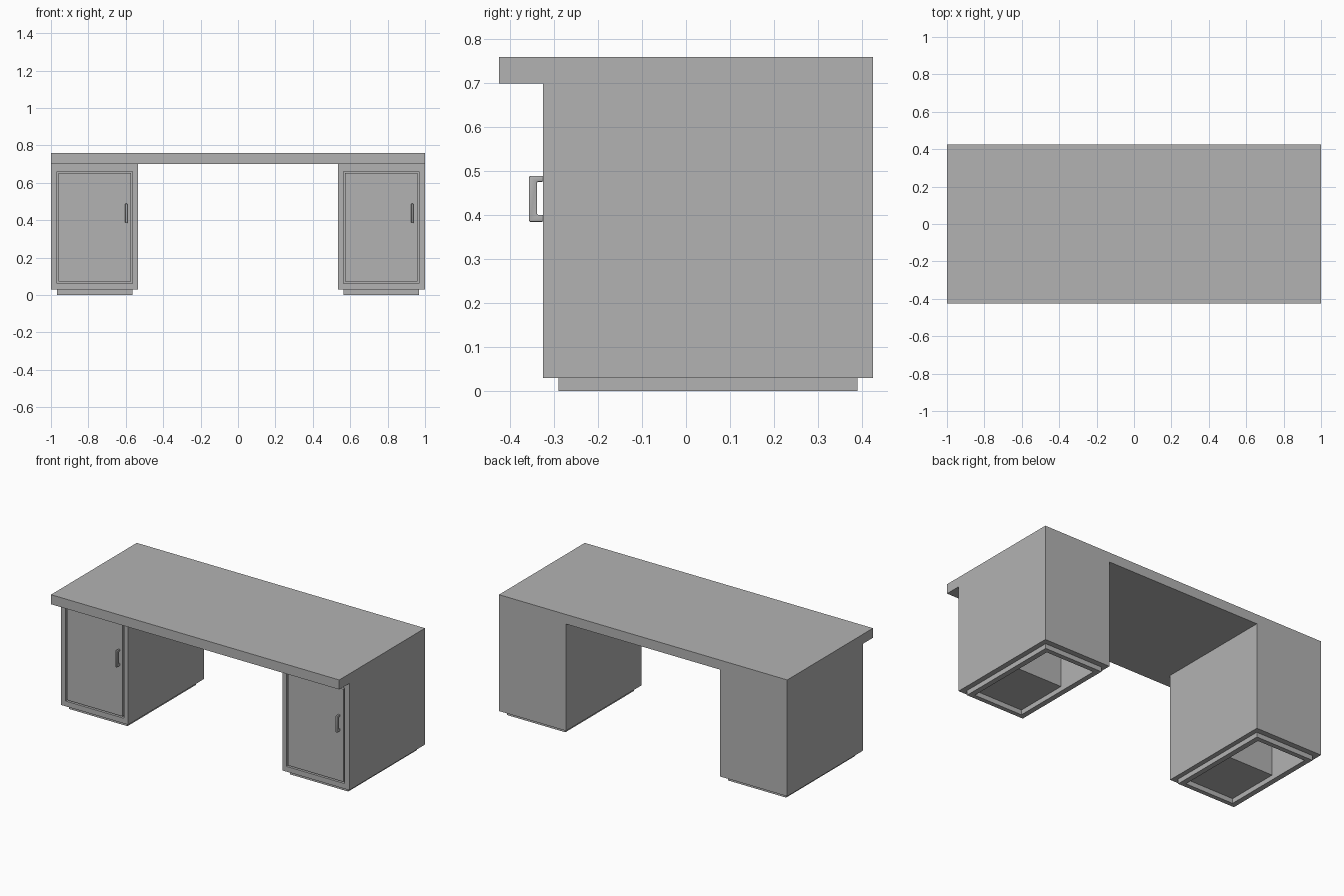
import bpy
import bmesh
from mathutils import Vector

default_cube = bpy.data.objects.get("Cube")
if default_cube:
    bpy.data.objects.remove(default_cube)

grey = bpy.data.materials.new("plain_grey")
grey.use_nodes = True
colour = (0.45, 0.45, 0.45, 1)
grey.diffuse_color = colour
grey.node_tree.nodes["Principled BSDF"].inputs["Base Color"].default_value = colour


def box(name, x, y, z):
    """Box from (min, max) ranges on each axis."""
    bm = bmesh.new()
    bmesh.ops.create_cube(bm, size=1)
    low, high = (Vector(corner) for corner in zip(x, y, z))
    for v in bm.verts:
        v.co = (low + high) / 2 + v.co * (high - low)
    mesh = bpy.data.meshes.new(name)
    bm.to_mesh(mesh)
    bm.free()
    mesh.materials.append(grey)
    obj = bpy.data.objects.new(name, mesh)
    bpy.context.collection.objects.link(obj)
    return obj


def apply(obj, modifier):
    bpy.ops.object.select_all(action="DESELECT")
    bpy.context.view_layer.objects.active = obj
    obj.select_set(True)
    bpy.ops.object.modifier_apply(modifier=modifier.name)


def cut(obj, x, y, z):
    """Subtract a box from an object."""
    cutter = box("cutter", x, y, z)
    cutter.hide_render = True
    mod = obj.modifiers.new("cut", "BOOLEAN")
    mod.operation = "DIFFERENCE"
    mod.solver = "EXACT"
    mod.object = cutter
    apply(obj, mod)
    bpy.data.objects.remove(cutter)


FRONT, BACK = -0.325, 0.425
BASE, UNDERSIDE, TOP = 0.03, 0.70, 0.76

# Desk body: one block with the front overhang and the kneehole cut away
body = box("desk_body", (-1, 1), (-BACK, BACK), (BASE, TOP))
cut(body, (-2, 2), (-1, FRONT), (-1, UNDERSIDE))
cut(body, (-0.535, 0.535), (-1, 1), (-1, UNDERSIDE))

for side, centre, handle_x in (("right", -0.766, -0.597), ("left", 0.766, 0.932)):
    def span(half):
        return centre - half, centre + half

    # Door panel sitting in a recess, leaving a narrow groove around it
    cut(body, span(0.202), (-1, FRONT + 0.02), (0.063, 0.662))
    box(side + "_door", span(0.193), (FRONT, FRONT + 0.021), (0.072, 0.653))

    # Hollow behind the cupboard, open through the base
    cut(body, span(0.169), (0.08, 0.36), (-1, 0.68))

    # Plinth frame
    plinth = box(side + "_plinth", span(0.202), (-0.29, 0.39), (0, BASE))
    cut(plinth, span(0.169), (-0.262, 0.36), (-1, 1))

    # Pull handle with softened edges
    handle = box(side + "_handle", (handle_x - 0.006, handle_x + 0.006),
                 (-0.357, FRONT), (0.385, 0.489))
    cut(handle, (-2, 2), (-0.339, 0), (0.401, 0.476))
    bevel = handle.modifiers.new("soft_edges", "BEVEL")
    bevel.width = 0.003
    bevel.segments = 3
    apply(handle, bevel)
    bpy.ops.object.shade_smooth_by_angle()
